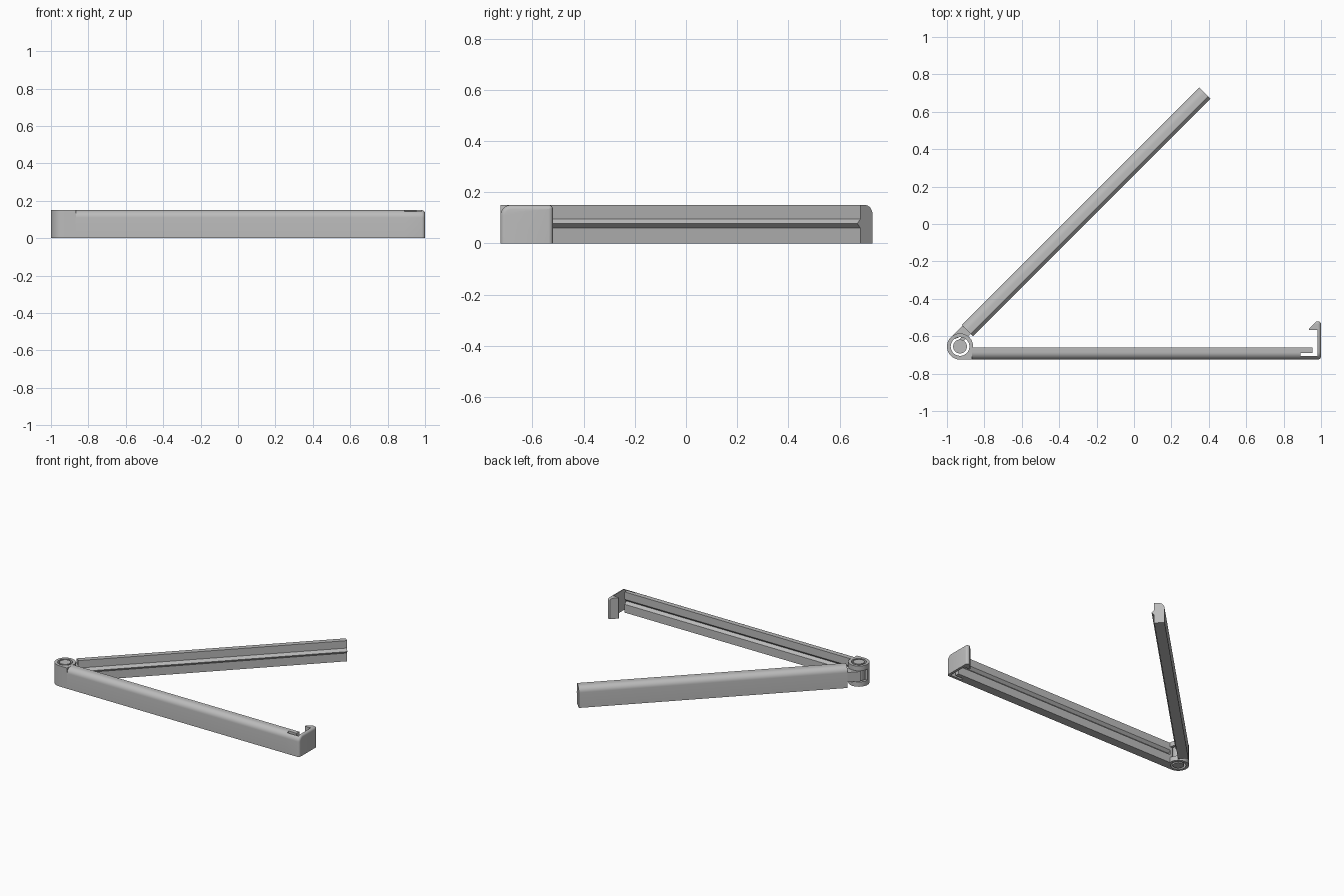
import bpy, bmesh, math
from mathutils import Vector, Matrix

cube = bpy.data.objects.get("Cube")
if cube:
    bpy.data.objects.remove(cube, do_unlink=True)

PIVOT = Vector((-0.93, -0.655, 0))
HEIGHT = 0.15

grey = bpy.data.materials.new("plain grey")
grey.use_nodes = True
colour = (0.5, 0.5, 0.5, 1)
grey.diffuse_color = colour
grey.node_tree.nodes["Principled BSDF"].inputs["Base Color"].default_value = colour


def prism(name, outline, axis, lo, hi, round_end=0):
    """Extrude an outline along x (points are y, z) or z (points are x, y)."""
    place = (lambda p, t: (t, *p)) if axis == "x" else (lambda p, t: (*p, t))
    bm = bmesh.new()
    a = [bm.verts.new(place(p, lo)) for p in outline]
    b = [bm.verts.new(place(p, hi)) for p in outline]
    bm.faces.new(a)
    bm.faces.new(b)
    for i in range(len(a)):
        j = (i + 1) % len(a)
        bm.faces.new((a[i], a[j], b[j], b[i]))
    bmesh.ops.recalc_face_normals(bm, faces=bm.faces)
    if round_end:
        rim = [e for e in bm.edges if all(v.co.x > hi - 1e-5 for v in e.verts)
               and max(v.co.z for v in e.verts) > 0.01]
        bmesh.ops.bevel(bm, geom=rim, offset=round_end, segments=4,
                        profile=0.5, affect="EDGES")
    mesh = bpy.data.meshes.new(name)
    bm.to_mesh(mesh)
    bm.free()
    mesh.materials.append(grey)
    ob = bpy.data.objects.new(name, mesh)
    ob.location = PIVOT
    bpy.context.collection.objects.link(ob)
    return ob


def combine(ob, other, operation="DIFFERENCE"):
    """Apply a boolean and discard the helper."""
    mod = ob.modifiers.new("cut", "BOOLEAN")
    mod.operation, mod.object, mod.solver = operation, other, "EXACT"
    bpy.context.view_layer.update()
    graph = bpy.context.evaluated_depsgraph_get()
    mesh = bpy.data.meshes.new_from_object(ob.evaluated_get(graph))
    ob.modifiers.clear()
    ob.data = mesh
    bpy.data.objects.remove(other, do_unlink=True)


def arc(cx, cy, r, start, end, steps):
    angles = [math.radians(start + (end - start) * i / steps) for i in range(steps + 1)]
    return [(cx + r * math.cos(t), cy + r * math.sin(t)) for t in angles]


def rect(x0, x1, y0, y1):
    return [(x0, y0), (x1, y0), (x1, y1), (x0, y1)]


def arm_profile(inner, outer, seam, side, r=0.04):
    """Section with a rounded outer top edge and a V seam on the inner face."""
    pts = [(inner, 0), (outer, 0)] + arc(outer - r, HEIGHT - r, r, 0, 90, 8)
    pts += [(inner, HEIGHT), (inner, 0.096), (seam, 0.078), (inner, 0.06)]
    return [(side * y, z) for y, z in pts]


# Front arm with a V groove, thinned near the latch
front_arm = prism("front_arm", arm_profile(0.005, 0.07, 0.023, -1), "x", 0.06, 1.885)
combine(front_arm, prism("slot", rect(1.82, 2, -0.1, -0.035), "z", -0.1, 0.3))

# Flexible latch hook: side section intersected with its plan
hook_section = [(0.135, 0)] + arc(0.12, HEIGHT - 0.015, 0.015, 0, 90, 4)
hook_section += arc(-0.03, HEIGHT - 0.04, 0.04, 90, 180, 8) + [(-0.07, 0)]
hook = prism("latch_hook", hook_section, "x", 1.82, 1.93, 0.017)
hook_plan = [(1.8, -0.1), (2, -0.1), (2, 0.2), (1.95, 0.2), (1.905, 0.135),
             (1.865, 0.094), (1.865, 0.087), (1.912, 0.087), (1.912, -0.052), (1.8, -0.052)]
combine(hook, prism("hook_plan", hook_plan, "z", -0.1, 0.3), "INTERSECT")

# Hinge barrel: round sleeve merging into the front arm, open at the back
barrel_plan = arc(0, 0, 0.07, 0, 270, 36) + [(0.065, -0.07), (0.065, -0.005)]
barrel = prism("hinge_barrel", barrel_plan, "z", 0, HEIGHT)
combine(barrel, prism("bore", arc(0, 0, 0.05, 0, 350, 35), "z", -0.1, 0.3))
combine(barrel, prism("window", rect(-0.1, 0.1, 0, 0.1), "z", 0.035, 0.115))

# Rear arm with a V ridge, link and hinge pin
rear_arm = prism("rear_arm", arm_profile(0.006, 0.074, -0.011, 1), "x", 0.088, 1.884)
link = prism("hinge_link", rect(0.045, 0.09, 0.006, 0.07)
             + [(0.0, 0.07), (0.0, 0.052), (0.04, 0.035)], "z", 0.04, 0.11)
neck = prism("hinge_neck", rect(0.02, 0.05, 0.006, 0.03), "z", 0.04, 0.11)
pin = prism("hinge_pin", arc(0, 0, 0.037, 0, 350, 35), "z", 0, HEIGHT)
for ob in (rear_arm, link, neck, pin):
    ob.rotation_euler.z = math.radians(45)

# Smooth the rounded faces, keep the edges crisp
for ob in (front_arm, hook, barrel, rear_arm, pin):
    bpy.ops.object.select_all(action="DESELECT")
    ob.select_set(True)
    bpy.context.view_layer.objects.active = ob
    bpy.ops.object.shade_smooth_by_angle(angle=math.radians(30))
